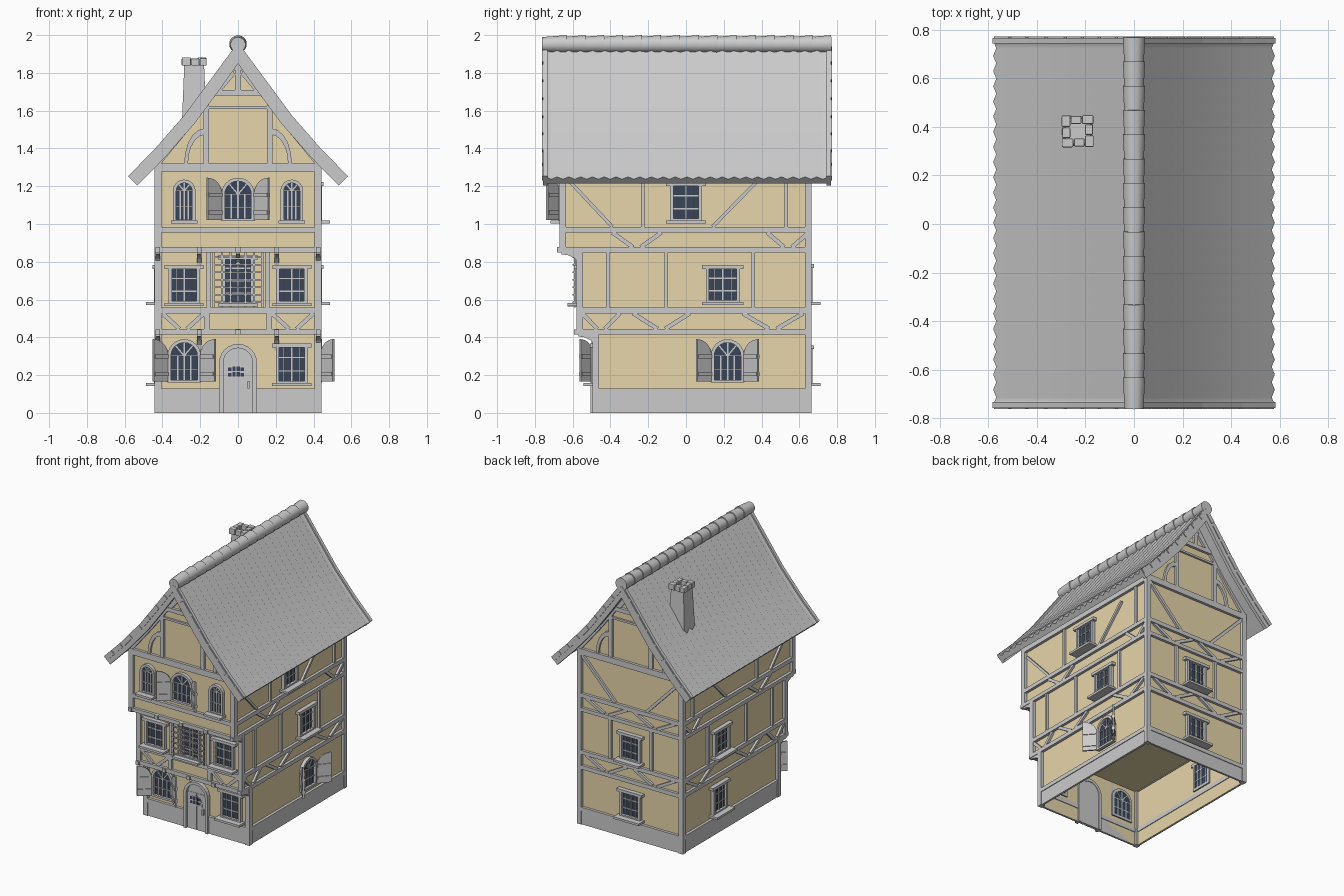
import bpy, bmesh
from math import radians, sin, cos, pi
from mathutils import Matrix, Vector

if "Cube" in bpy.data.objects:
    bpy.data.objects.remove(bpy.data.objects["Cube"])


def material(name, rgb):
    m = bpy.data.materials.new(name)
    m.diffuse_color = (*rgb, 1)
    m.use_nodes = True
    m.node_tree.nodes["Principled BSDF"].inputs["Base Color"].default_value = m.diffuse_color
    return m


class Part:
    """One object, built from prisms drawn on a wall plane (u along wall, z up, w outward)."""
    def __init__(self, name, mat=None):
        self.name, self.mat, self.bm = name, mat, bmesh.new()

    def poly(self, M, pts, w0, w1):
        a = [self.bm.verts.new(M @ Vector((u, -w0, z))) for u, z in pts]
        b = [self.bm.verts.new(M @ Vector((u, -w1, z))) for u, z in pts]
        self.bm.faces.new(a)
        self.bm.faces.new(b[::-1])
        for i in range(len(pts)):
            k = (i + 1) % len(pts)
            self.bm.faces.new((a[i], b[i], b[k], a[k]))

    def box(self, M, u0, u1, z0, z1, w0, w1):
        self.poly(M, [(u0, z0), (u1, z0), (u1, z1), (u0, z1)], w0, w1)

    def beam(self, M, p, q, width=0.022, w0=-0.005, w1=0.016):
        p, q = Vector(p), Vector(q)
        d = (q - p).normalized() * width / 2
        n = Vector((-d.y, d.x))
        self.poly(M, [p + n, q + n, q - n, p - n], w0, w1)

    def done(self, smooth=None):
        bmesh.ops.recalc_face_normals(self.bm, faces=self.bm.faces[:])
        me = bpy.data.meshes.new(self.name)
        self.bm.to_mesh(me)
        self.bm.free()
        ob = bpy.data.objects.new(self.name, me)
        bpy.context.collection.objects.link(ob)
        if self.mat:
            me.materials.append(self.mat)
        if smooth:
            bpy.ops.object.select_all(action='DESELECT')
            ob.select_set(True)
            bpy.context.view_layer.objects.active = ob
            bpy.ops.object.shade_smooth_by_angle(angle=radians(smooth))
        return ob


# wall planes: three stepped fronts, two sides (u = y), back
I = Matrix.Identity(4)
F0, F1, F2 = (Matrix.Translation((0, -d, 0)) for d in (0.475, 0.56, 0.65))
X = Matrix.Rotation(pi / 2, 4, 'Z')
R = X @ Matrix.Translation((0, -0.42, 0))
L = Matrix.Diagonal((-1, 1, 1, 1)) @ R
B = Matrix.Rotation(pi, 4, 'Z') @ Matrix.Translation((0, -0.645, 0))

# plaster body, open underneath
body = Part("plaster_walls", material("plaster", (0.80, 0.67, 0.40)))
body.box(I, -0.42, 0.42, 0, 0.43, -0.645, 0.475)
bmesh.ops.delete(body.bm, geom=[f for f in body.bm.faces if all(v.co.z < 0.001 for v in f.verts)], context='FACES')
body.box(I, -0.42, 0.42, 0.42, 0.86, -0.645, 0.56)
body.poly(I, [(-0.42, 0.855), (0.42, 0.855), (0.42, 1.34), (0.27, 1.53), (0, 1.89),
              (-0.27, 1.53), (-0.42, 1.34)], -0.645, 0.65)
body.done()

# plinth
plinth = Part("plinth")
for s in (-1, 1):
    plinth.box(F0, s * 0.09, s * 0.435, 0, 0.10, 0, 0.015)
for M in (R, L):
    plinth.box(M, -0.49, 0.66, 0, 0.10, 0, 0.015)
plinth.box(B, -0.435, 0.435, 0, 0.10, 0, 0.015)
plinth.done()

# timber frame: horizontal beams and corner posts
t = Part("timber_frame")
for s in (-1, 1):
    t.box(F0, s * 0.09, s * 0.44, 0.10, 0.13, -0.005, 0.02)
levels = [(0.10, 0.13, None, -0.495), (0.415, 0.445, F1, -0.58), (0.527, 0.557, F1, -0.58),
          (0.85, 0.877, F2, -0.67), (0.955, 0.985, F2, -0.67), (1.275, 1.32, F2, -0.67)]
for z0, z1, F, y in levels:
    if F:
        t.box(F, -0.44, 0.44, z0, z1, -0.005, 0.02)
    t.box(B, -0.44, 0.44, z0, z1, -0.005, 0.02)
    for M in (R, L):
        t.box(M, y, 0.665, z0, z1, -0.005, 0.02)
for z0, z1, y in ((0, 0.43, -0.495), (0.415, 0.86, -0.58), (0.85, 1.32, -0.67)):
    for s in (-1, 1):
        for ya, yb in ((y, y + 0.035), (0.63, 0.665)):
            t.box(I, s * 0.405, s * 0.441, z0, z1, -ya, -yb)


def post(M, u, z0, z1, width=0.022):
    t.box(M, u - width / 2, u + width / 2, z0, z1, -0.005, 0.016)


def vee(M, u, h, z0, z1):
    for s in (-1, 1):
        t.beam(M, (u + s * h, z1), (u + s * 0.02, z0))


# front and back storeys
for s in (-1, 1):
    post(F1, s * 0.155, 0.557, 0.85, 0.025)
    post(F1, s * 0.165, 0.445, 0.527, 0.03)
    vee(F1, s * 0.29, 0.11, 0.445, 0.527)
    post(B, s * 0.17, 0.557, 0.85)
    vee(B, s * 0.2, 0.17, 0.445, 0.527)
    vee(B, s * 0.2, 0.17, 0.877, 0.955)
    t.beam(B, (s * 0.41, 1.275), (s * 0.13, 0.985))
# side storeys
for M in (R, L):
    for u in (-0.415, -0.105, 0.355):
        post(M, u, 0.557, 0.85, 0.018)
    for u in (-0.23, 0.53):
        post(M, u, 0.985, 1.275, 0.018)
    for a, b in ((-0.62, -0.39), (0.38, 0.14)):
        t.beam(M, (a, 1.23), (b, 0.985), 0.018)
    for u, h in ((-0.45, 0.10), (-0.13, 0.15), (0.46, 0.16)):
        vee(M, u, h, 0.445, 0.527)
    for u, h in ((-0.26, 0.13), (0.54, 0.11)):
        vee(M, u, h, 0.877, 0.955)
# gables
for M in (F2, B):
    t.box(M, -0.165, 0.165, 1.61, 1.625, -0.005, 0.014)
    t.box(M, -0.13, 0.13, 1.68, 1.71, -0.005, 0.02)
    post(M, 0, 1.71, 1.9, 0.03)
    for s in (-1, 1):
        post(M, s * 0.168, 1.32, 1.66, 0.03)
        t.beam(M, (s * 0.44, 1.31), (s * 0.26, 1.53), 0.04)
        t.beam(M, (s * 0.26, 1.53), (0, 1.87), 0.04)
        t.beam(M, (s * 0.10, 1.705), (s * 0.02, 1.80), 0.018)
        arc = [(s * (0.175 + r * sin(k * pi / 10)), 1.32 + 1.7 * r * cos(k * pi / 10))
               for r, ks in ((0.11, range(6)), (0.09, range(5, -1, -1))) for k in ks]
        t.poly(M, arc, -0.005, 0.016)
t.done()

# jetty joist ends and curved brackets
j = Part("jetty_brackets")
for F, y0, y1, z in ((F1, -0.475, -0.57, 0.42), (F2, -0.56, -0.66, 0.855)):
    for x in (-0.425, -0.205, 0, 0.205, 0.425):
        j.box(F, x - 0.013, x + 0.013, z - 0.005, z + 0.022, -0.01, 0.032)
        if x or z > 0.5:
            d = y1 - y0
            curve = [(y1 - d * sin(a * pi / 8), z - 0.09 + 0.075 * cos(a * pi / 8)) for a in range(5)]
            j.poly(X, [(y0, z), (y1, z)] + curve, x - 0.011, x + 0.011)
j.done()

# windows, shutters and door
frames, shutters = Part("window_frames"), Part("shutters")
glass = Part("window_glass", material("glass", (0.04, 0.06, 0.10)))


def sill(M, u, hw, z):
    frames.box(M, u - hw, u + hw, z - 0.008, z + 0.008, 0, 0.068)


def rect_window(M, u, hw, z0, z1, cols=4, rows=3):
    glass.box(M, u - hw + 0.01, u + hw - 0.01, z0, z1, -0.006, 0.006)
    for s in (-1, 1):
        frames.box(M, u + s * hw, u + s * (hw - 0.018), z0, z1, -0.01, 0.025)
    frames.box(M, u - hw, u + hw, z0, z0 + 0.018, -0.01, 0.025)
    frames.box(M, u - hw - 0.02, u + hw + 0.02, z1 - 0.018, z1 + 0.003, -0.01, 0.032)
    for k in range(1, cols):
        c, half = u - hw + 2 * hw * k / cols, 0.006 if 2 * k == cols else 0.0035
        frames.box(M, c - half, c + half, z0, z1, -0.008, 0.014)
    for k in range(1, rows):
        c = z0 + (z1 - z0) * k / rows
        frames.box(M, u - hw, u + hw, c - 0.0035, c + 0.0035, -0.008, 0.013)
    sill(M, u, hw + 0.02, z0)


def arch(u, hw, z0, z1, n=12):
    c = z1 - hw
    return [(u - hw, z0)] + [(u - hw * cos(k * pi / n), c + hw * sin(k * pi / n)) for k in range(n + 1)] + [(u + hw, z0)]


def arch_window(M, u, hw, z0, z1, shutter=False):
    zs, inner = z1 - hw, hw - 0.018
    glass.poly(M, arch(u, hw - 0.01, z0, z1 - 0.01), -0.006, 0.006)
    frames.poly(M, arch(u, hw, z0, z1) + arch(u, inner, z0, z1 - 0.018)[::-1], -0.01, 0.025)
    for c in (-inner / 2, 0, inner / 2):
        frames.box(M, u + c - 0.004, u + c + 0.004, z0, zs + (0 if c else inner), -0.008, 0.013)
    for z in (zs, (z0 + zs) / 2):
        frames.box(M, u - inner, u + inner, z - 0.004, z + 0.004, -0.008, 0.014)
    for a in (50, 130):
        d = Vector((cos(radians(a)), sin(radians(a)))) * inner
        frames.beam(M, (u, zs), (u + d.x, zs + d.y), 0.007, -0.008, 0.013)
    frames.box(M, u - hw, u + hw, z0, z0 + 0.015, -0.01, 0.025)
    sill(M, u, hw + 0.01, z0) if not shutter else None
    for s in (-1, 1) if shutter else ():
        S = M @ Matrix.Translation((u + s * hw, -0.02, 0)) @ Matrix.Rotation(radians(-41 * s), 4, 'Z')
        w = 0.1
        top = [(s * w * (1 - cos(k * pi / 10)), zs + hw * sin(k * pi / 10)) for k in range(6)]
        shutters.poly(S, [(s * w, z0 + 0.005), (0, z0 + 0.005)] + top, -0.006, 0.006)
        for z in (z0 + 0.035, zs - 0.015):
            shutters.box(S, s * 0.004, s * (w - 0.004), z, z + 0.022, -0.012, 0.012)


arch_window(F0, -0.285, 0.088, 0.16, 0.39, True)
rect_window(F0, 0.285, 0.085, 0.15, 0.365)
for x in (-0.285, 0.285):
    rect_window(F1, x, 0.083, 0.575, 0.78)
    arch_window(F2, x, 0.06, 1.01, 1.235)
arch_window(F2, 0, 0.088, 1.015, 1.245, True)
arch_window(R, 0.22, 0.088, 0.16, 0.39, True)
rect_window(L, 0.22, 0.085, 0.15, 0.365)
rect_window(R, 0, 0.085, 1.01, 1.22)
for M in (R, L):
    rect_window(M, 0.195, 0.09, 0.58, 0.78)
for z in (0.15, 0.58):
    rect_window(B, 0, 0.085, z, z + 0.205)
# central lattice window
rect_window(F1, 0, 0.085, 0.57, 0.83, 4, 4)
lattice = Part("window_lattice")
for u in (-0.13, -0.085, -0.04, 0.04, 0.085, 0.13):
    lattice.box(F1, u - 0.005, u + 0.005, 0.557, 0.85, 0.024, 0.034)
for k in range(7):
    z = 0.585 + 0.04 * k
    lattice.box(F1, -0.135, 0.135, z - 0.004, z + 0.004, 0.03, 0.04)
lattice.done()
frames.done()
shutters.done()

door = Part("door")
door.poly(F0, arch(-0.0, 0.1, 0, 0.365) + arch(0, 0.078, 0, 0.343)[::-1], -0.012, 0.03)
for k in range(4):  # planks
    door.box(F0, -0.078 + k * 0.039, -0.041 + k * 0.039, 0, 0.275, -0.008, 0.013)
door.poly(F0, arch(0, 0.08, 0, 0.345), -0.008, 0.01)
door.poly(F0, arch(-0.01, 0.055, 0.18, 0.255), -0.008, 0.016)
door.box(F0, 0.05, 0.062, 0.13, 0.17, 0.01, 0.03)
door.done()
for k in range(4):  # door panes
    for z in (0.192, 0.222):
        glass.box(F0, -0.052 + k * 0.022, -0.034 + k * 0.022, z, z + 0.024 - 0.006 * (k in (0, 3)), 0.01, 0.018)
glass.done()

# roof: flared profile swept along y
P = [(0, 1.955), (0.14, 1.765), (0.28, 1.575), (0.44, 1.392), (0.58, 1.25)]
N = [(0, 1.6), (0.81, 0.59), (0.78, 0.63), (0.73, 0.68), (0.70, 0.71)]


def roof_sweep(name, sections, smooth=None):
    part, rings = Part(name), []
    for y, a, b in sections:
        top, low = ([(x + nx * d, z + nz * d) for (x, z), (nx, nz) in zip(P, N)] for d in (a, b))
        loop = top + low[::-1] + [(-x, z) for x, z in low[1:]] + [(-x, z) for x, z in top[:0:-1]]
        rings.append([part.bm.verts.new((x, y, z)) for x, z in loop])
    for r, q in zip(rings, rings[1:]):
        for i in range(len(r)):
            k = (i + 1) % len(r)
            part.bm.faces.new((r[i], r[k], q[k], q[i]))
    part.bm.faces.new(rings[0])
    part.bm.faces.new(rings[-1])
    part.done(smooth)


rows = 48
roof_sweep("roof_tiles", [(-0.745 + 1.5 * k / rows, -0.018 * (k % 2), -0.05) for k in range(rows + 1)], 65)
roof_sweep("front_bargeboard", [(-0.757, 0.004, -0.066), (-0.733, 0.004, -0.066)])
roof_sweep("back_bargeboard", [(0.743, 0.004, -0.066), (0.767, 0.004, -0.066)])

# verge tiles along the gable edges
verge = Part("verge_tiles")
for w0, w1 in ((0.75, 0.763), (-0.773, -0.76)):
    for s in (-1, 1):
        for (xa, za), (xb, zb) in zip(P, P[1:]):
            for a, b in ((0.06, 0.48), (0.56, 0.98)):
                p, q = [(s * (xa + (xb - xa) * f - 0.012), za + (zb - za) * f - 0.012) for f in (a, b)]
                verge.beam(I, p, q, 0.03, w0, w1)
verge.done()

# ridge tiles
ridge = Part("ridge_tiles")
n = 15
for k in range(n):
    y = -0.697 + 1.402 * k / (n - 1)
    bmesh.ops.create_cone(ridge.bm, cap_ends=True, segments=14, radius1=0.047, radius2=0.04, depth=0.13,
                          matrix=Matrix.Translation((0, y, 1.951)) @ Matrix.Rotation(radians(91.5), 4, 'X'))
ridge.done(40)

# chimney with a ring of capping bricks
C = Matrix.Translation((-0.232, 0.382, 0))
shaft = Part("chimney_shaft")
bmesh.ops.create_cone(shaft.bm, cap_ends=True, segments=4, radius1=0.094, radius2=0.074, depth=0.35,
                      matrix=C @ Matrix.Translation((0, 0, 1.67)) @ Matrix.Rotation(pi / 4, 4, 'Z'))
shaft.done()
cap = Part("chimney_cap")
for k in range(4):
    Q = C @ Matrix.Rotation(k * pi / 2, 4, 'Z')
    cap.box(Q, -0.065, -0.018, 1.838, 1.882 - 0.005 * (k % 2), 0.03, 0.066)
    cap.box(Q, -0.015, 0.028, 1.838, 1.876 + 0.005 * (k % 2), 0.03, 0.063)
ob = cap.done()
bev = ob.modifiers.new("soft_edges", 'BEVEL')
bev.width, bev.segments = 0.005, 2
